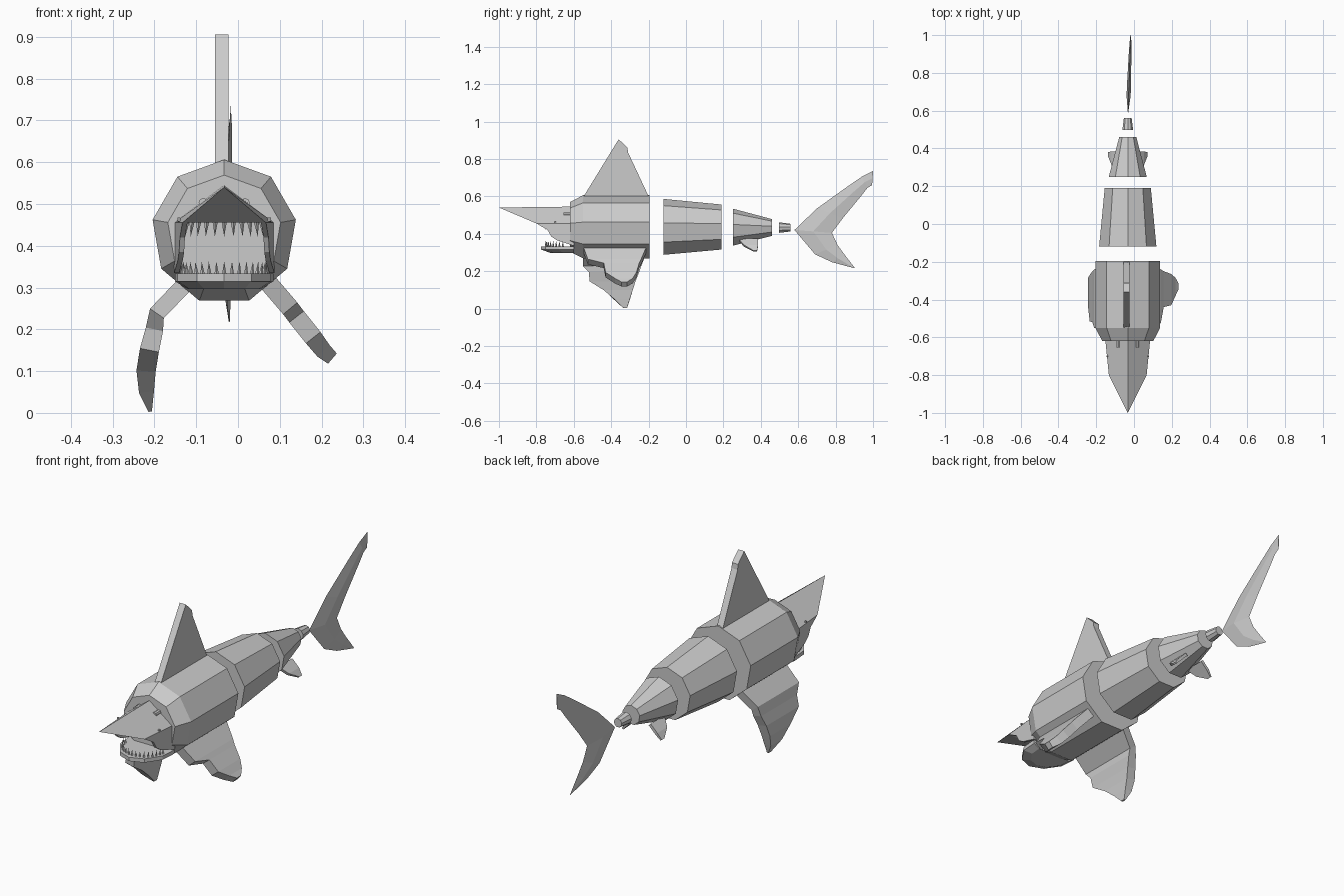
import bpy, bmesh, math
from mathutils import Vector, Matrix

if "Cube" in bpy.data.objects:
    bpy.data.objects.remove(bpy.data.objects["Cube"])

CX, CZ = -0.033, 0.432          # body axis
grey = bpy.data.materials.new("plain grey")
grey.diffuse_color = (0.6, 0.6, 0.6, 1)
grey.use_nodes = True
grey.node_tree.nodes["Principled BSDF"].inputs["Base Color"].default_value = grey.diffuse_color


def finish(bm, name):
    bmesh.ops.recalc_face_normals(bm, faces=bm.faces)
    me = bpy.data.meshes.new(name)
    bm.to_mesh(me)
    bm.free()
    me.materials.append(grey)
    ob = bpy.data.objects.new(name, me)
    bpy.context.collection.objects.link(ob)
    return ob


def loft(name, rings):
    """Skin a list of equal-sized point rings and cap both ends."""
    bm = bmesh.new()
    rows = [[bm.verts.new(p) for p in r] for r in rings]
    n = len(rows[0])
    for a, b in zip(rows, rows[1:]):
        for i in range(n):
            j = (i + 1) % n
            bm.faces.new((a[i], a[j], b[j], b[i]))
    bm.faces.new(rows[0])
    bm.faces.new(rows[-1])
    return finish(bm, name)


def ring(y, r, n=9):
    return [(CX + r * math.sin(2 * math.pi * i / n), y,
             CZ + r * math.cos(2 * math.pi * i / n)) for i in range(n)]


def fin(name, sections):
    """Bent slab; each section is (x, z, front y, back y, half thickness)."""
    rings = []
    for i, (x, z, y0, y1, t) in enumerate(sections):
        a, b = sections[max(i - 1, 0)], sections[min(i + 1, len(sections) - 1)]
        d = Vector((b[0] - a[0], b[1] - a[1])).normalized() * t
        nx, nz = -d.y, d.x
        rings.append([(x + nx, y0, z + nz), (x + nx, y1, z + nz),
                      (x - nx, y1, z - nz), (x - nx, y0, z - nz)])
    return loft(name, rings)


def spike(bm, base, tip, r0, r1, sides):
    base, tip = Vector(base), Vector(tip)
    d = tip - base
    m = Matrix.Translation((base + tip) / 2) @ d.to_track_quat('Z', 'Y').to_matrix().to_4x4()
    bmesh.ops.create_cone(bm, cap_ends=True, segments=sides, radius1=r0,
                          radius2=r1, depth=d.length, matrix=m)


# Nine-sided body segments with open gaps between them
loft("front_body", [ring(-0.62, 0.137), ring(-0.55, 0.174), ring(-0.195, 0.174)])
loft("middle_body", [ring(-0.12, 0.154), ring(0.19, 0.124)])
loft("rear_body", [ring(0.25, 0.102), ring(0.46, 0.046)])
loft("tail_stem", [ring(0.497, 0.029), ring(0.56, 0.021)])

# Dorsal fin
dorsal = [(-0.55, 0.56), (-0.55, 0.595), (-0.36, 0.905), (-0.313, 0.86),
          (-0.31, 0.835), (-0.2, 0.6), (-0.2, 0.56)]
loft("dorsal_fin", [[(x, y, z) for y, z in dorsal] for x in (-0.055, -0.023)])

# Tail fin: diamond sections from the upper tip to the lower tip
tail = [(1.0, 0.735, 0.995, 0.66, 0.002), (0.94, 0.705, 0.97, 0.645, 0.005),
        (0.86, 0.65, 0.935, 0.60, 0.007), (0.7, 0.535, 0.84, 0.485, 0.010),
        (0.58, 0.42, 0.78, 0.405, 0.011), (0.69, 0.29, 0.81, 0.34, 0.009),
        (0.78, 0.248, 0.85, 0.285, 0.006), (0.895, 0.217, 0.903, 0.217, 0.001)]
rings = []
for y0, z0, y1, z1, t in tail:
    ym, zm = (y0 + y1) / 2, (z0 + z1) / 2
    x0, xm, x1 = (-0.032 + (y - 0.58) * 0.035 for y in (y0, ym, y1))
    rings.append([(x0, y0, z0), (xm + t, ym, zm), (x1, y1, z1), (xm - t, ym, zm)])
loft("tail_fin", rings)

# Pectoral fins, each in its own swimming pose
fin("right_pectoral_fin", [
    (0.065, 0.32, -0.55, -0.21, 0.022), (0.125, 0.25, -0.525, -0.24, 0.022),
    (0.14, 0.23, -0.44, -0.25, 0.022), (0.18, 0.18, -0.43, -0.265, 0.022),
    (0.205, 0.148, -0.38, -0.285, 0.02), (0.226, 0.13, -0.345, -0.315, 0.016)])
fin("left_pectoral_fin", [
    (-0.12, 0.315, -0.55, -0.21, 0.02), (-0.194, 0.238, -0.55, -0.24, 0.02),
    (-0.2, 0.2, -0.52, -0.25, 0.021), (-0.212, 0.15, -0.515, -0.27, 0.023),
    (-0.22, 0.1, -0.44, -0.285, 0.023), (-0.219, 0.05, -0.385, -0.3, 0.018),
    (-0.21, 0.003, -0.335, -0.315, 0.004)])

# Small pelvic fins
for side, s in (("right", 1), ("left", -1)):
    fin(side + "_pelvic_fin", [
        (CX + s * 0.045, 0.37, 0.28, 0.385, 0.007),
        (CX + s * 0.08, 0.335, 0.31, 0.385, 0.007),
        (CX + s * 0.102, 0.308, 0.36, 0.38, 0.004)])

# Snout: ridged wedge with a flat mouth roof
bm = bmesh.new()
pts = [(0, -1, 0.54), (0, -0.6, 0.545)]
for s in (1, -1):
    pts += [(s * 0.1, -0.8, 0.455), (s * 0.12, -0.6, 0.455)]
vs = [bm.verts.new((CX + x, y, z)) for x, y, z in pts]
for f in ((0, 2, 3, 1), (0, 1, 5, 4), (0, 4, 2), (2, 4, 5, 3), (1, 3, 5)):
    bm.faces.new([vs[i] for i in f])
finish(bm, "snout")

# Cheeks hanging from the snout edges
cheek = [(-0.8, 0.455), (-0.74, 0.42), (-0.72, 0.385), (-0.69, 0.365),
         (-0.6, 0.335), (-0.6, 0.455)]
for side, s in (("right", 1), ("left", -1)):
    loft(side + "_cheek", [[(CX + s * (0.1 + (y + 0.8) * 0.1 - inset), y, z)
                            for y, z in cheek] for inset in (0, 0.012)])

# Lower jaw: rounded slab with a raised lip
jaw = [(0.118, -0.6), (0.112, -0.68), (0.065, -0.75), (0, -0.775),
       (-0.065, -0.75), (-0.112, -0.68), (-0.118, -0.6)]
loft("lower_jaw", [
    [(CX + x * 0.75, -0.6 + (y + 0.6) * 0.7, 0.297) for x, y in jaw],
    [(CX + x, y, 0.315) for x, y in jaw],
    [(CX + x, y, 0.333) for x, y in jaw]])

# Teeth along both jaws
for name, z0, z1, w, n in (("upper_teeth", 0.456, 0.422, 0.103, 15),
                           ("lower_teeth", 0.328, 0.362, 0.098, 17)):
    bm = bmesh.new()
    for i in range(n):
        a = math.radians(-85 + 170 * i / (n - 1))
        x, y = CX + w * math.sin(a), -0.65 - 0.1 * math.cos(a)
        spike(bm, (x, y, z0), (x + 0.004 * math.sin(a), y, z1), 0.006, 0, 4)
    finish(bm, name)

# Eye stubs and nostrils
for side, s in (("right", 1), ("left", -1)):
    bm = bmesh.new()
    x = CX + s * 0.05
    spike(bm, (x, -0.6, 0.503), (x, -0.655, 0.503), 0.011, 0.011, 8)
    finish(bm, side + "_eye")
    bm = bmesh.new()
    x = CX + s * 0.104
    spike(bm, (x, -0.7, 0.462), (x + s * 0.008, -0.7, 0.462), 0.005, 0.005, 6)
    finish(bm, side + "_nostril")
